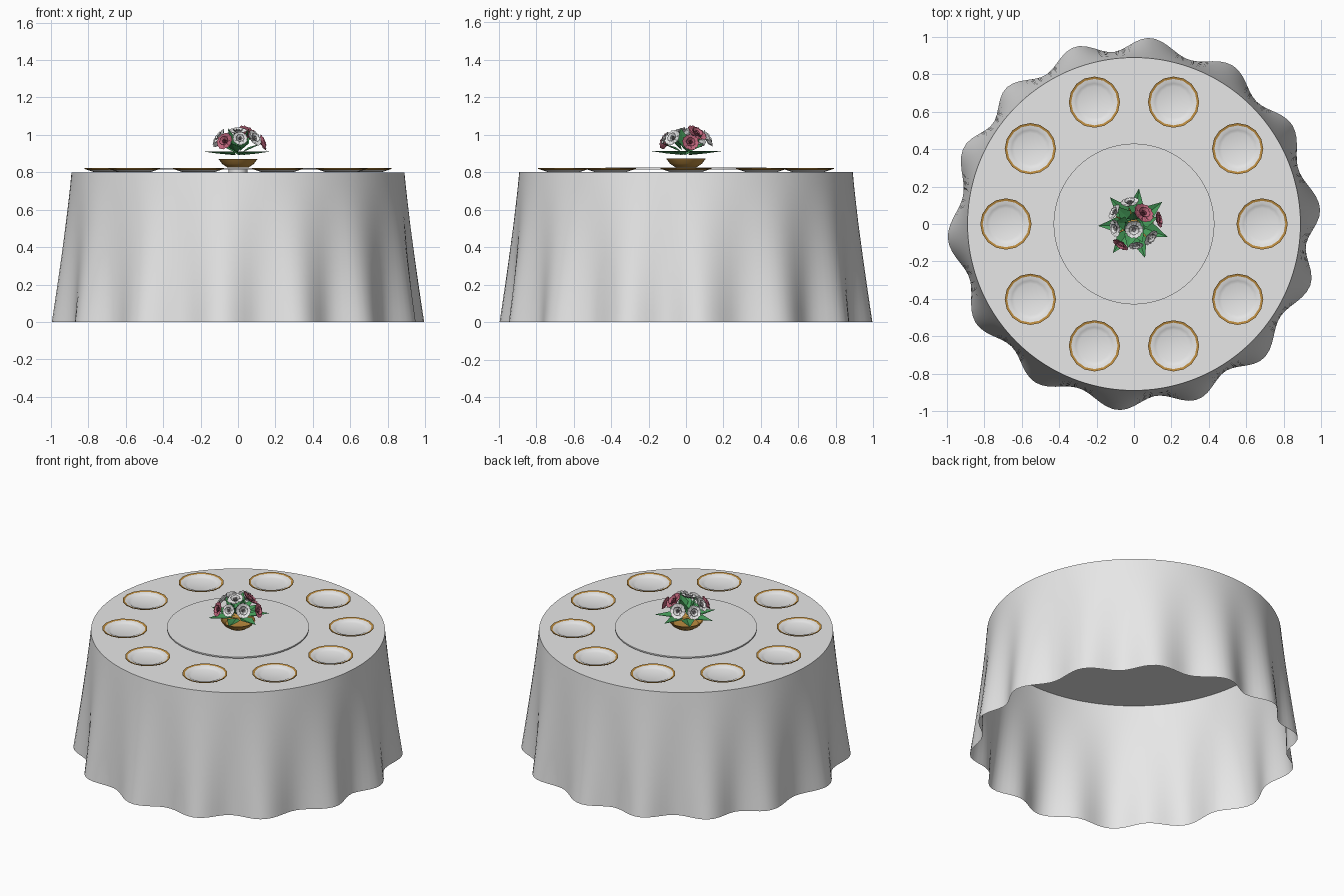
import bpy, bmesh, math
from math import sin, cos, pi, radians, sqrt
from mathutils import Vector, Matrix

cube = bpy.data.objects.get("Cube")
if cube:
    bpy.data.objects.remove(cube, do_unlink=True)


def material(name, r, g, b):
    m = bpy.data.materials.new(name)
    m.use_nodes = True
    m.diffuse_color = (r, g, b, 1)
    m.node_tree.nodes["Principled BSDF"].inputs["Base Color"].default_value = (r, g, b, 1)
    return m


WHITE = material("white", 0.8, 0.8, 0.8)
GOLD = material("gold", 0.5, 0.26, 0.05)
PINK = material("rose_pink", 0.52, 0.13, 0.2)
DARK_PINK = material("deep_rose", 0.28, 0.05, 0.09)
GREY = material("petal_grey", 0.42, 0.38, 0.39)
GREEN = material("leaf_green", 0.06, 0.33, 0.1)


def make_mesh(name, bm, mats):
    me = bpy.data.meshes.new(name)
    bm.to_mesh(me)
    bm.free()
    for m in mats:
        me.materials.append(m)
    return me


def place(name, me, matrix=None, smooth=None):
    ob = bpy.data.objects.new(name, me)
    bpy.context.collection.objects.link(ob)
    if matrix is not None:
        ob.matrix_world = matrix
    if smooth:
        bpy.ops.object.select_all(action='DESELECT')
        ob.select_set(True)
        bpy.context.view_layer.objects.active = ob
        bpy.ops.object.shade_smooth_by_angle(angle=radians(smooth))
    return ob


def lathe(profile, n):
    """Spin (radius, z) points round z; radius 0 becomes a pole."""
    bm = bmesh.new()
    rings = []
    for r, z in profile:
        if r == 0:
            rings.append([bm.verts.new((0, 0, z))] * n)
        else:
            rings.append([bm.verts.new((r * cos(2 * pi * i / n), r * sin(2 * pi * i / n), z))
                          for i in range(n)])
    for a, b in zip(rings, rings[1:]):
        for i in range(n):
            j = (i + 1) % n
            quad = list(dict.fromkeys((a[i], a[j], b[j], b[i])))
            bm.faces.new(quad)
    bmesh.ops.recalc_face_normals(bm, faces=bm.faces)
    return bm


# Tablecloth: round top and a skirt whose folds deepen toward the hem
PEAKS = [4.6, 32, 58, 85, 108.6, 133, 156, 184.6, 212, 238, 265, 290, 314, 341]


def fold(deg):
    deg = (deg - PEAKS[0]) % 360 + PEAKS[0]
    ends = PEAKS + [PEAKS[0] + 360]
    for a, b in zip(ends, ends[1:]):
        if a <= deg <= b:
            return cos(2 * pi * (deg - a) / (b - a))
    return 1


N, ROWS = 168, 12
bm = bmesh.new()
rows = []
for k in range(ROWS + 1):
    t = k / ROWS
    row = []
    for i in range(N):
        a = 2 * pi * i / N
        r = 0.89 + 0.072 * t + 0.036 * t ** 1.4 * fold(360 * i / N)
        row.append(bm.verts.new((r * cos(a), r * sin(a), 0.8 * (1 - t))))
    rows.append(row)
bm.faces.new(rows[0])
for up, low in zip(rows, rows[1:]):
    for i in range(N):
        j = (i + 1) % N
        bm.faces.new((up[i], low[i], low[j], up[j]))
place("tablecloth", make_mesh("tablecloth", bm, [WHITE]), smooth=40)

# Turntable on a short pedestal
disc = lathe([(0, 0.815), (0.43, 0.815), (0.43, 0.824), (0, 0.824)], 64)
place("turntable", make_mesh("turntable", disc, [WHITE]), smooth=30)
foot = lathe([(0, 0.8), (0.05, 0.8), (0.05, 0.815), (0, 0.815)], 24)
place("turntable_foot", make_mesh("turntable_foot", foot, [WHITE]), smooth=30)

# Ten plates with gold rims
bm = lathe([(0, 0.806), (0.085, 0.806), (0.1, 0.811), (0.112, 0.817), (0.124, 0.818),
            (0.137, 0.822), (0.137, 0.818), (0.115, 0.811), (0.085, 0.801), (0, 0.801)], 16)
for f in bm.faces:
    c = f.calc_center_median()
    f.material_index = 1 if c.xy.length > 0.119 else 0
plate = make_mesh("plate", bm, [WHITE, GOLD])
for i in range(10):
    a = 2 * pi * i / 10
    place(f"plate_{i + 1}", plate, Matrix.Translation((0.685 * cos(a), 0.685 * sin(a), 0)),
          smooth=50 if i == 0 else None)

# Flower bowl
bowl = lathe([(0, 0.825), (0.055, 0.825), (0.085, 0.845), (0.105, 0.872),
              (0.097, 0.872), (0.075, 0.85), (0, 0.845)], 24)
place("flower_bowl", make_mesh("flower_bowl", bowl, [GOLD]), smooth=40)


# Leaves: folded pointed blades along +x
def leaf(length, width, sag):
    bm = bmesh.new()
    base = bm.verts.new((0, 0, -sag))
    mid = bm.verts.new((length * 0.5, 0, -sag * 0.6))
    tip = bm.verts.new((length, 0, 0))
    for s in (-1, 1):
        side = bm.verts.new((length * 0.4, s * width, 0))
        bm.faces.new((base, mid, side)[::s])
        bm.faces.new((mid, tip, side)[::s])
    return make_mesh("leaf", bm, [GREEN])


low_leaf = leaf(0.17, 0.042, 0.02)
for i, deg in enumerate((82, 38, 339, 288, 234, 183, 132)):
    place(f"low_leaf_{i + 1}", low_leaf, Matrix.Rotation(radians(deg), 4, 'Z')
          @ Matrix.Translation((0.022, 0, 0.912)))
high_leaf = leaf(0.12, 0.036, 0.012)
for i in range(9):
    place(f"high_leaf_{i + 1}", high_leaf, Matrix.Translation((0, 0, 0.912))
          @ Matrix.Rotation(radians(40 * i + 15), 4, 'Z')
          @ Matrix.Rotation(radians(-18 - 22 * (i % 3)), 4, 'Y')
          @ Matrix.Translation((0.02, 0, 0)))


# Blossoms: three rings of cupped petals round a dark heart
def blossom(name, petal, heart):
    bm = bmesh.new()
    for count, length, width, tilt, twist in ((6, 0.052, 0.029, 14, 0), (5, 0.037, 0.022, 40, 25),
                                              (4, 0.024, 0.014, 65, 10)):
        for i in range(count):
            m = (Matrix.Rotation(2 * pi * i / count + radians(twist), 4, 'Z')
                 @ Matrix.Rotation(radians(-tilt), 4, 'Y'))
            v = lambda x, y, z: bm.verts.new(m @ Vector((x * length, y * width, z * length)))
            base, mid, tip = v(0, 0, 0), v(0.6, 0, -0.08), v(0.96, 0, 0.04)
            for s in (-1, 1):
                side, corner = v(0.62, s, 0.12), v(0.98, s * 0.55, 0.1)
                bm.faces.new((base, mid, side)[::-s])
                bm.faces.new((mid, tip, corner, side)[::-s])
    start = len(bm.faces)
    bmesh.ops.create_cone(bm, segments=6, radius1=0.011, radius2=0.005, depth=0.016,
                          matrix=Matrix.Translation((0, 0, 0.009)))
    bm.faces.ensure_lookup_table()
    for f in bm.faces[start:]:
        f.material_index = 1
    for f in bm.faces[start - 16:start]:
        f.material_index = 1 if f.calc_center_median().xy.length < 0.008 else 0
    return make_mesh(name, bm, [petal, heart])


white_blossom = blossom("white_blossom", WHITE, GREY)
pink_blossom = blossom("pink_blossom", PINK, DARK_PINK)


def plant(name, me, spots):
    for i, (x, y, size) in enumerate(spots):
        h = sqrt(max(0.1, 1 - (x * x + y * y) / 0.02))
        turn = Vector((x, y, 0.085 * h)).to_track_quat('Z', 'Y').to_matrix().to_4x4()
        place(f"{name}_{i + 1}", me, Matrix.Translation((x, y, 0.905 + 0.105 * h)) @ turn
              @ Matrix.Rotation(i * 0.7, 4, 'Z') @ Matrix.Scale(size, 4))


plant("white_blossom", white_blossom, [(-0.02, 0.105, 1), (-0.095, 0.06, 0.9), (-0.09, -0.02, 0.95),
                                       (0, -0.025, 1), (0.08, -0.065, 0.95), (0.01, -0.105, 0.8)])
plant("pink_blossom", pink_blossom, [(0.045, 0.05, 1.15), (0.122, 0.022, 0.9), (-0.065, -0.1, 0.95)])
